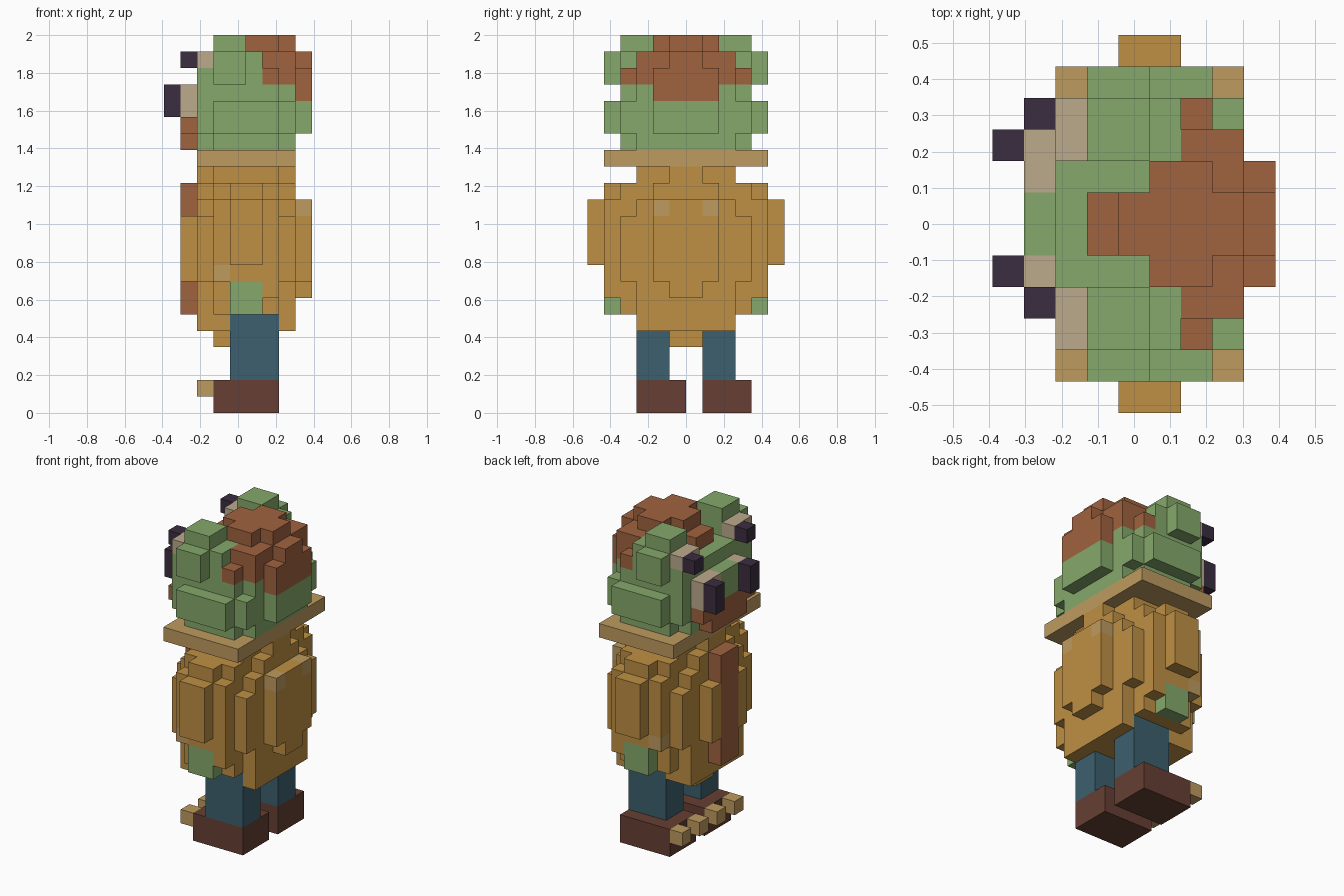
import bpy, bmesh
from mathutils import Vector

if "Cube" in bpy.data.objects:
    bpy.data.objects.remove(bpy.data.objects["Cube"])

V = 2 / 23                      # block size
CENTRE = Vector((4.5, 6, 0))    # middle of the 9 x 12 x 23 block grid


def make_material(name, rgb):
    lin = [((c / 255 + 0.055) / 1.055) ** 2.4 for c in rgb] + [1]
    m = bpy.data.materials.new(name)
    m.use_nodes = True
    m.diffuse_color = lin
    bsdf = m.node_tree.nodes["Principled BSDF"]
    bsdf.inputs["Base Color"].default_value = lin
    bsdf.inputs["Roughness"].default_value = 0.9
    return m


OCHRE = make_material("ochre", (191, 144, 68))
TAN = make_material("tan", (190, 155, 95))
GREEN = make_material("green", (134, 169, 107))
RUST = make_material("rust_brown", (160, 99, 63))
CREAM = make_material("cream", (188, 170, 140))
DARK = make_material("dark_purple", (59, 45, 64))
TEAL = make_material("teal", (60, 96, 110))
LEATHER = make_material("dark_leather", (102, 63, 51))

owner = {}      # grid cell -> part name
colours = {}    # part name -> material


def block(part, mat, x, y, z, mirror=False):
    """Claim a box of cells for a part; mirror repeats it across y."""
    colours[part] = mat
    for y0, y1 in ([y, (12 - y[1], 12 - y[0])] if mirror else [y]):
        for i in range(*x):
            for j in range(y0, y1):
                for k in range(*z):
                    owner[i, j, k] = part


# Coat: rounded barrel of stacked slabs
def coat(x, y, z, mirror=False):
    block("coat", OCHRE, x, y, z, mirror)


coat((2, 8), (3, 9), (6, 13))
coat((2, 4), (3, 9), (5, 6))
coat((7, 8), (3, 9), (5, 6))
coat((4, 7), (5, 7), (5, 6))
coat((3, 4), (5, 7), (4, 5))
coat((2, 8), (4, 8), (13, 14))
coat((2, 8), (5, 7), (14, 15))
coat((3, 7), (3, 9), (13, 15))
coat((3, 7), (2, 10), (6, 14))
coat((2, 8), (2, 10), (8, 12))
coat((8, 9), (4, 8), (8, 13))
coat((8, 9), (5, 7), (7, 8))
coat((1, 2), (4, 8), (8, 12))
block("front_strip", RUST, (1, 2), (5, 7), (6, 14))
block("back_patches", TAN, (8, 9), (4, 5), (12, 13), True)

# Arms, hands and thumbs
block("sleeves", OCHRE, (4, 6), (1, 2), (8, 14), True)
block("sleeves", OCHRE, (3, 4), (1, 2), (9, 13), True)
block("sleeves", OCHRE, (6, 7), (1, 2), (7, 13), True)
block("sleeves", OCHRE, (4, 6), (0, 1), (9, 13), True)
block("hands", GREEN, (4, 6), (1, 2), (6, 8), True)
block("thumbs", TAN, (3, 4), (1, 2), (8, 9), True)

# Legs, shoes and toes
for side, y in (("right", 3), ("left", 7)):
    block(side + "_leg", TEAL, (4, 7), (y, y + 2), (2, 6))
    block(side + "_shoe", LEATHER, (3, 7), (y, y + 3), (0, 2))
    for t in (y, y + 2):
        block(side + "_toes", TAN, (2, 3), (t, t + 1), (1, 2))

# Collar
block("collar", TAN, (2, 8), (1, 11), (15, 16))


# Head
def head(x, y, z, mirror=False):
    block("head", GREEN, x, y, z, mirror)


head((2, 8), (3, 9), (16, 20))
head((3, 7), (2, 10), (16, 20))
head((2, 8), (2, 10), (17, 19))
head((3, 7), (1, 2), (17, 19), True)
head((8, 9), (4, 8), (17, 19))
head((2, 3), (2, 4), (19, 21), True)
head((2, 5), (4, 8), (20, 21))
head((3, 6), (2, 4), (20, 22), True)
head((3, 5), (2, 4), (22, 23), True)
head((3, 5), (1, 2), (20, 22), True)
block("nose", GREEN, (1, 2), (5, 7), (18, 20))
block("mouth", RUST, (1, 2), (3, 9), (17, 18))
block("mouth", RUST, (1, 2), (4, 8), (16, 17))


# Hair
def hair(x, y, z, mirror=False):
    block("hair", RUST, x, y, z, mirror)


hair((6, 8), (3, 9), (20, 22))
hair((6, 7), (2, 10), (20, 21))
hair((5, 8), (4, 8), (20, 22))
hair((3, 5), (5, 7), (21, 22))
hair((5, 7), (4, 8), (22, 23))
hair((4, 8), (5, 7), (22, 23))
hair((8, 9), (4, 8), (19, 21))
hair((8, 9), (5, 7), (21, 22))

# Eyes: a lower and an upper pair
block("lower_eyes", CREAM, (1, 2), (4, 5), (18, 20))
block("lower_eyes", CREAM, (1, 2), (7, 9), (18, 20))
block("upper_eyes", CREAM, (2, 3), (2, 4), (21, 22), True)
for y in (4, 8):
    block("lower_pupils", DARK, (0, 1), (y, y + 1), (18, 20))
for y in (3, 9):
    block("upper_pupils", DARK, (1, 2), (y, y + 1), (21, 22))


def build(part):
    """Make one mesh from the outer faces of a part's cells."""
    bm = bmesh.new()
    verts = {}

    def vert(p):
        if p not in verts:
            verts[p] = bm.verts.new((Vector(p) - CENTRE) * V)
        return verts[p]

    for cell in [c for c, name in owner.items() if name == part]:
        for axis in range(3):
            u, w = (axis + 1) % 3, (axis + 2) % 3
            for side in (0, 1):
                near = list(cell)
                near[axis] += 2 * side - 1
                if owner.get(tuple(near)) == part:
                    continue
                ring = []
                for a, b in ((0, 0), (1, 0), (1, 1), (0, 1)):
                    p = list(cell)
                    p[axis] += side
                    p[u] += a
                    p[w] += b
                    ring.append(vert(tuple(p)))
                bm.faces.new(ring if side else ring[::-1])
    bmesh.ops.dissolve_limit(bm, angle_limit=0.01, verts=bm.verts[:],
                             edges=bm.edges[:])
    mesh = bpy.data.meshes.new(part)
    bm.to_mesh(mesh)
    bm.free()
    mesh.materials.append(colours[part])
    bpy.context.collection.objects.link(bpy.data.objects.new(part, mesh))


for part in colours:
    build(part)
